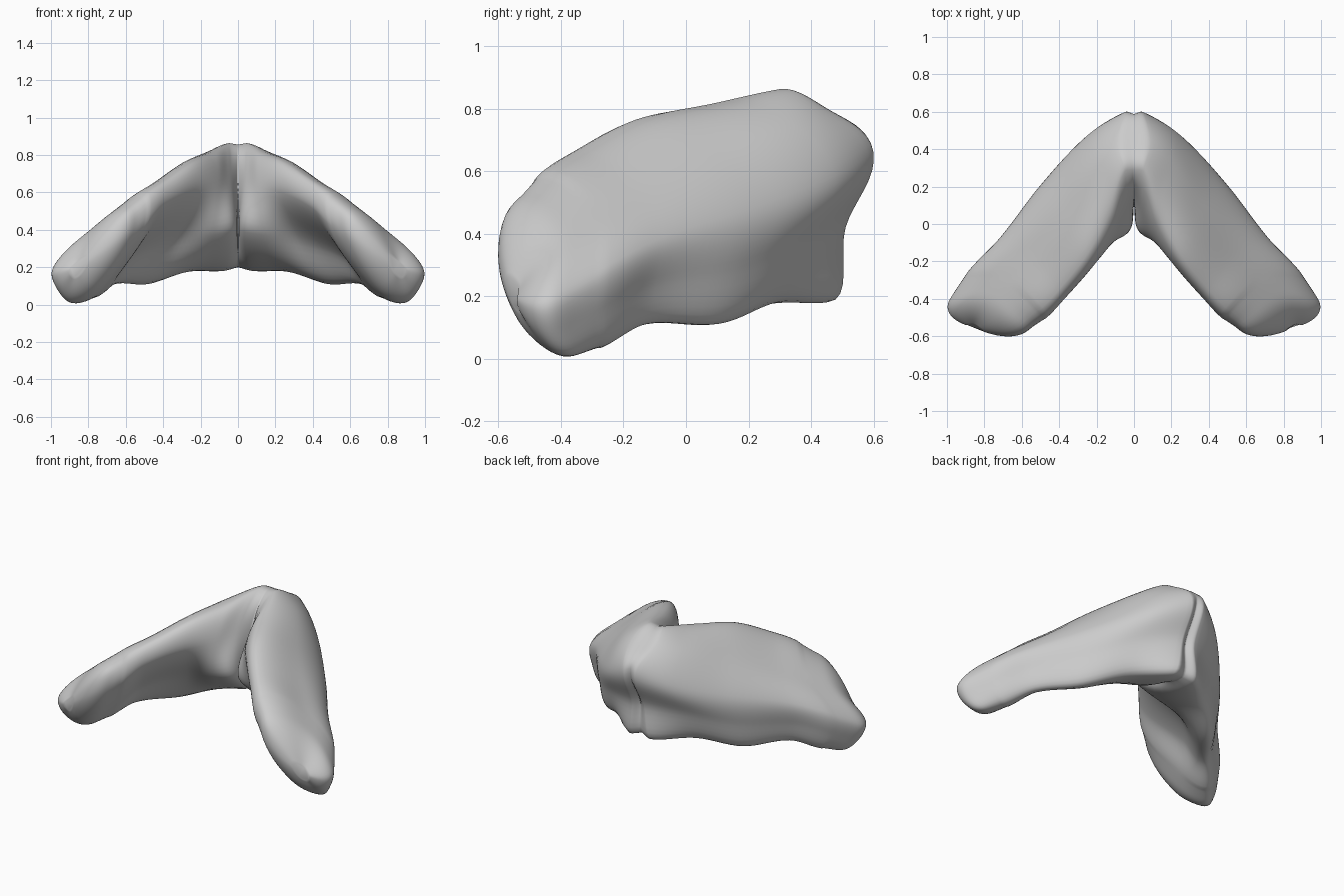
import bpy, bmesh, math
from mathutils import Vector
from mathutils.geometry import interpolate_bezier

cube = bpy.data.objects.get("Cube")
if cube:
    bpy.data.objects.remove(cube, do_unlink=True)

material = bpy.data.materials.new("plain_grey")
material.use_nodes = True
grey = (0.6, 0.6, 0.6, 1)
material.diffuse_color = grey
material.node_tree.nodes["Principled BSDF"].inputs["Base Color"].default_value = grey

# Rails running from the middle joint to the front foot
crest = [(0, .29, .85), (.05, .28, .858), (.13, .06, .81), (.25, -.16, .765),
         (.4, -.35, .665), (.49, -.445, .605), (.58, -.525, .525)]
shoulder = [(0, .46, .795), (.09, .43, .805), (.21, .32, .765), (.38, .08, .67),
            (.56, -.13, .55), (.68, -.26, .475), (.79, -.38, .4)]
outer_ridge = [(0, .588, .68), (.05, .597, .66), (.24, .475, .585), (.47, .22, .485),
               (.7, -.07, .39), (.86, -.24, .305), (.98, -.4, .21)]
outer_face = [(0, .48, .42), (.05, .51, .42), (.28, .39, .38), (.505, .18, .295),
              (.715, -.095, .245), (.87, -.25, .175), (.955, -.39, .09)]
lower_edge = [(0, .44, .2), (.08, .45, .18), (.27, .27, .175), (.48, .09, .11),
              (.66, -.13, .11), (.78, -.26, .04), (.86, -.355, .005)]
inner_hollow = [(0, .12, .4), (.025, -.015, .39), (.14, -.05, .37), (.34, -.05, .34),
                (.56, -.21, .26), (.64, -.35, .16), (.71, -.455, .1)]
inner_lip = [(0, .15, .66), (.045, .04, .66), (.11, -.09, .63), (.23, -.23, .6),
             (.39, -.405, .52), (.475, -.495, .44), (.565, -.555, .365)]
rails = [crest, shoulder, outer_ridge, outer_face, lower_edge, inner_hollow, inner_lip]


def smooth_path(points, steps, closed):
    """Smooth curve through all points, with handles scaled to each span."""
    points = [Vector(p) for p in points]
    count = len(points)

    def tangent(i):
        if closed:
            return (points[(i + 1) % count] - points[i - 1]).normalized()
        return (points[min(i + 1, count - 1)] - points[max(i - 1, 0)]).normalized()

    path = []
    for i in range(count if closed else count - 1):
        j = (i + 1) % count
        a, b = points[i], points[j]
        reach = (b - a).length / 3
        span = interpolate_bezier(a, a + tangent(i) * reach,
                                  b - tangent(j) * reach, b, steps + 1)
        path += span[:-1]
    return path if closed else path + [points[-1]]


def arm_rings():
    """Cross-sections along the arm, finished by a rounded front cap."""
    long_rails = [smooth_path(rail, 8, False) for rail in rails]
    rings = [smooth_path(section, 8, True) for section in zip(*long_rails)]
    last = rings[-1]
    centre = sum(last, Vector()) / len(last)
    outward = Vector((.08, -.115, -.045))
    for step in range(1, 12):
        angle = math.pi / 2 * step / 12
        rings.append([centre + (p - centre) * math.cos(angle) + outward * math.sin(angle)
                      for p in last])
    return rings


# Left arm, open at the middle so that its mirrored twin joins it
bm = bmesh.new()
loops = [[bm.verts.new(p) for p in ring] for ring in arm_rings()]
for near, far in zip(loops, loops[1:]):
    for i in range(len(near)):
        bm.faces.new((near[i - 1], near[i], far[i], far[i - 1]))
bm.faces.new(loops[-1])

# Relax the front foot so that the cap flows into the arm
foot = [v for ring in loops[-18:] for v in ring]
for _ in range(6):
    bmesh.ops.smooth_vert(bm, verts=foot, factor=.5, use_axis_x=True,
                          use_axis_y=True, use_axis_z=True)
bmesh.ops.recalc_face_normals(bm, faces=bm.faces)
mesh = bpy.data.meshes.new("joined_arms")
bm.to_mesh(mesh)
bm.free()
mesh.materials.append(material)
arms = bpy.data.objects.new("joined_arms", mesh)
bpy.context.collection.objects.link(arms)
bpy.ops.object.select_all(action="DESELECT")
arms.select_set(True)
bpy.context.view_layer.objects.active = arms
bpy.ops.object.shade_smooth_by_angle(angle=math.radians(50))
arms.modifiers.new("right_arm", "MIRROR")
